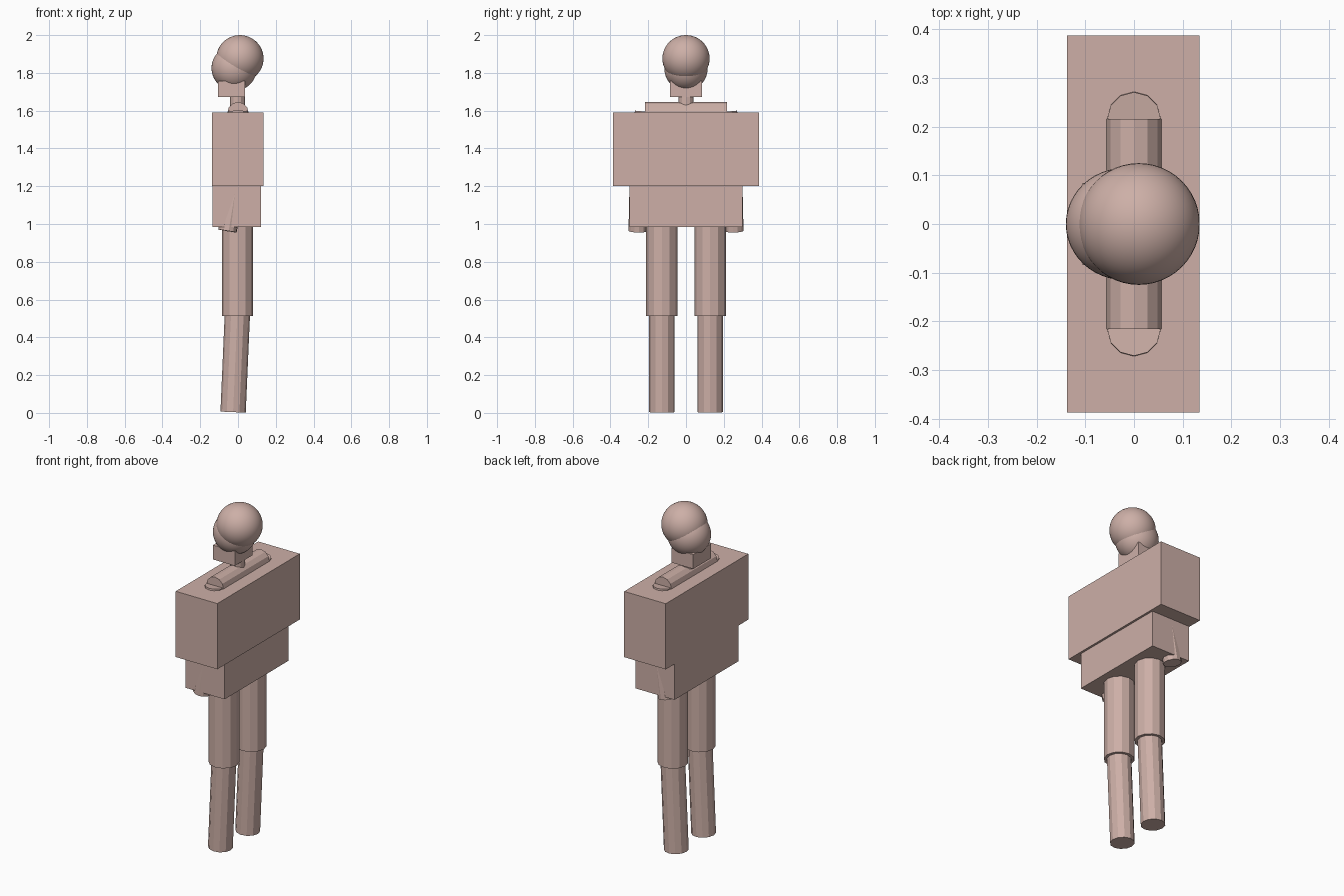
import bpy
import math
from mathutils import Vector

cube = bpy.data.objects.get("Cube")
if cube:
    bpy.data.objects.remove(cube, do_unlink=True)

# One dusty rose material for the whole figure
COLOUR = (0.61, 0.43, 0.386, 1.0)
mat = bpy.data.materials.new("dusty_rose")
mat.use_nodes = True
mat.diffuse_color = COLOUR
mat.node_tree.nodes["Principled BSDF"].inputs["Base Color"].default_value = COLOUR


def finish(name):
    ob = bpy.context.object
    ob.name = name
    ob.data.materials.append(mat)
    return ob


def box(name, lo, hi):
    lo, hi = Vector(lo), Vector(hi)
    bpy.ops.mesh.primitive_cube_add(size=1, location=(lo + hi) / 2)
    ob = finish(name)
    ob.scale = hi - lo
    return ob


def limb(name, start, end, radius, sides=12):
    """Cylinder running between two joints."""
    start, end = Vector(start), Vector(end)
    axis = end - start
    bpy.ops.mesh.primitive_cylinder_add(vertices=sides, radius=radius,
                                        depth=axis.length, location=(start + end) / 2)
    ob = finish(name)
    ob.rotation_euler = axis.to_track_quat('Z', 'Y').to_euler()
    return ob


def ball(name, centre, radii):
    bpy.ops.mesh.primitive_uv_sphere_add(segments=48, ring_count=24, radius=1, location=centre)
    ob = finish(name)
    ob.scale = radii
    bpy.ops.object.shade_smooth()
    return ob


# Torso
box("chest", (-0.138, -0.387, 1.20), (0.135, 0.387, 1.59))
box("pelvis", (-0.134, -0.30, 0.985), (0.122, 0.30, 1.20))

# Shoulders and neck
limb("collar_bar", (0, -0.216, 1.59), (0, 0.216, 1.59), 0.056)
limb("neck", (-0.003, 0, 1.58), (-0.003, 0, 1.78), 0.04)

# Head
box("jaw", (-0.106, -0.084, 1.672), (0.038, 0.084, 1.757))
ball("face", (-0.02, 0, 1.825), (0.12, 0.115, 0.12))
ball("cranium", (0.01, 0, 1.876), (0.125, 0.125, 0.124))

# Arms and legs on both sides
for side, s in (("left", 1), ("right", -1)):
    limb(side + "_upper_arm", (0, s * 0.216, 1.595), (0, s * 0.248, 1.26), 0.055)
    limb(side + "_forearm", (-0.005, s * 0.248, 1.27), (-0.056, s * 0.255, 0.963), 0.05)
    limb(side + "_thigh", (-0.003, s * 0.128, 1.05), (-0.003, s * 0.128, 0.514), 0.083)
    limb(side + "_shin", (-0.003, s * 0.128, 0.53), (-0.026, s * 0.128, 0.004), 0.067)
